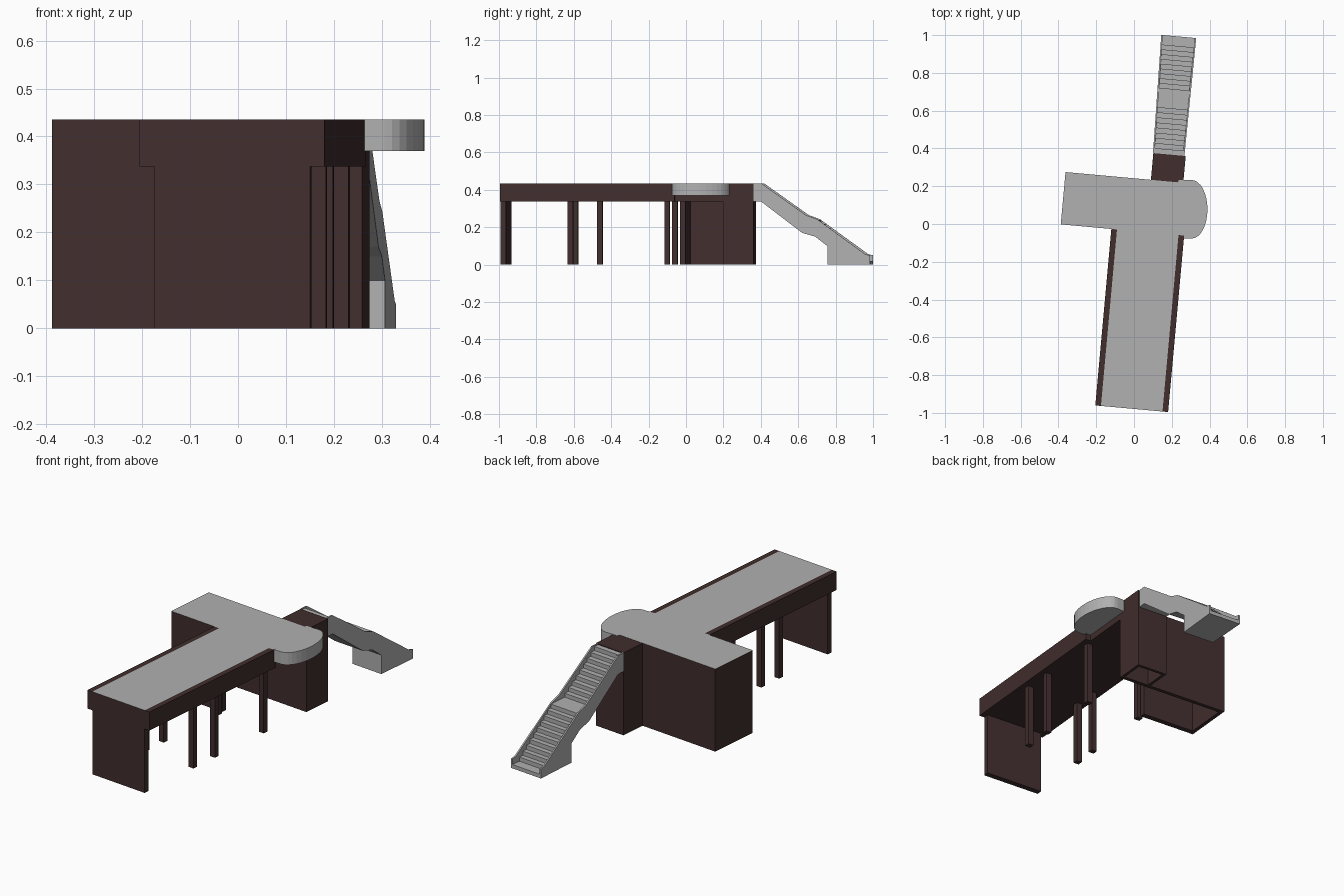
import bpy, bmesh, math

if "Cube" in bpy.data.objects:
    bpy.data.objects.remove(bpy.data.objects["Cube"])

TILT = math.radians(-5.2)   # plan is turned slightly clockwise


def material(name, rgb):
    m = bpy.data.materials.new(name)
    m.diffuse_color = (*rgb, 1)
    m.use_nodes = True
    m.node_tree.nodes["Principled BSDF"].inputs["Base Color"].default_value = m.diffuse_color
    return m


BROWN = material("dark brown", (0.053, 0.027, 0.027))
GRAY = material("light gray", (0.44, 0.44, 0.44))


def finish(name, bm, mat, top=None, tilt=True):
    bmesh.ops.recalc_face_normals(bm, faces=bm.faces)
    bm.normal_update()
    me = bpy.data.meshes.new(name)
    me.materials.append(mat)
    if top:
        me.materials.append(top)
        for f in bm.faces:
            if f.normal.z > 0.9:
                f.material_index = 1
    bm.to_mesh(me)
    bm.free()
    ob = bpy.data.objects.new(name, me)
    bpy.context.collection.objects.link(ob)
    if tilt:
        ob.rotation_euler.z = TILT
    return ob


def loft(name, a, b, mat, top=None, tilt=True):
    """Solid between two matching outlines."""
    bm = bmesh.new()
    va = [bm.verts.new(p) for p in a]
    vb = [bm.verts.new(p) for p in b]
    bm.faces.new(va)
    bm.faces.new(vb[::-1])
    n = len(a)
    for i in range(n):
        j = (i + 1) % n
        bm.faces.new((va[i], vb[i], vb[j], va[j]))
    return finish(name, bm, mat, top, tilt)


def box(name, x0, x1, y0, y1, z0, z1, mat=BROWN, top=None):
    ring = [(x0, y0), (x1, y0), (x1, y1), (x0, y1)]
    return loft(name, [(x, y, z0) for x, y in ring],
                [(x, y, z1) for x, y in ring], mat, top)


T, B = 0.435, 0.337          # deck top and underside
VL, VR = -0.087, 0.24        # inner deck edges
FRONT, NECK, BACK = -0.975, -0.037, 0.241

# Long deck with brown edge beams
box("deck", VL, VR, FRONT, NECK, B, T, BROWN, GRAY)
box("edge_beam_left", VL - 0.03, VL, FRONT, NECK, B, T)
box("edge_beam_right", VR, VR + 0.03, FRONT, NECK, B, T)
box("front_wall", VL, VR, FRONT, FRONT + 0.03, 0, B)

# Posts in pairs
for i, (ul, ur) in enumerate([(-0.60, -0.60), (-0.468, -0.441), (-0.066, -0.08)]):
    for side, v, u in (("left", VL, ul), ("right", VR - 0.03, ur)):
        box(f"post_{side}_{i + 1}", v, v + 0.03, u - 0.014, u + 0.014, 0, B)

# Cross head: gray roof on open-bottomed walls
HL = -0.386
box("head_roof", HL, VR, NECK, BACK, B, T, BROWN, GRAY)
box("head_front_wall", HL, VL + 0.02, NECK, NECK + 0.028, 0, B)
box("head_left_wall", HL, HL + 0.02, NECK + 0.028, BACK - 0.02, 0, B)
box("head_back_wall", HL, VR, BACK - 0.02, BACK, 0, B)

# Rounded balcony, square to the axes
cx, cy, rx, ry = 0.305, 0.078, 0.084, 0.155
outline = [(0.21, cy - ry)]
for i in range(17):
    a = -math.pi / 2 + math.pi * i / 16
    outline.append((cx + rx * math.cos(a), cy + ry * math.sin(a)))
outline.append((0.235, cy + ry))
loft("rounded_balcony", [(x, y, 0.37) for x, y in outline],
     [(x, y, T) for x, y in outline], GRAY, tilt=False)

# Stair tower: cap on three walls
TL, TE = 0.068, 0.383
box("tower_cap", TL, VR, BACK, TE, B, T - 0.001)
box("tower_left_wall", TL, TL + 0.015, BACK, TE - 0.015, 0, B)
box("tower_right_wall", VR - 0.015, VR, BACK, TE - 0.015, 0, B)
box("tower_back_wall", TL, VR, TE - 0.015, TE, 0, B)


# Staircase, widening slightly towards the foot
def left_edge(u):
    return 0.066 - 0.013 * (u - TE) / 0.627


def right_edge(u):
    return 0.233 + 0.006 * (u - TE) / 0.627


under = [(1.01, 0), (0.78, 0), (0.78, 0.10), (0.715, 0.15),
         (0.645, 0.17), (0.425, B), (TE, B)]
rail = [(TE, T), (0.425, T), (0.665, 0.265), (0.725, 0.243),
        (0.985, 0.055), (1.01, 0.05)] + under
W = 0.008
for side, f, s in (("left", left_edge, 1), ("right", right_edge, -1)):
    loft(f"stringer_{side}", [(f(u), u, z) for u, z in rail],
         [(f(u) + s * W, u, z) for u, z in rail], GRAY)


def flight(u0, z0, u1, z1, n):
    pts = []
    for i in range(n):
        u, w = u0 + (u1 - u0) * i / n, u0 + (u1 - u0) * (i + 1) / n
        z, y = z0 + (z1 - z0) * i / n, z0 + (z1 - z0) * (i + 1) / n
        pts += [(u, z), (u, y), (w, y)]
    return pts


treads = [(TE, 0.43)] + flight(0.41, 0.43, 0.655, 0.24, 9)
treads += flight(0.73, 0.24, 0.985, 0.02, 10) + [(1.01, 0.02)]
# drop doubled points
treads = [p for i, p in enumerate(treads) if i == 0 or p != treads[i - 1]]
body = treads + under
loft("stair_steps", [(left_edge(u) + W, u, z) for u, z in body],
     [(right_edge(u) - W, u, z) for u, z in body], GRAY)
